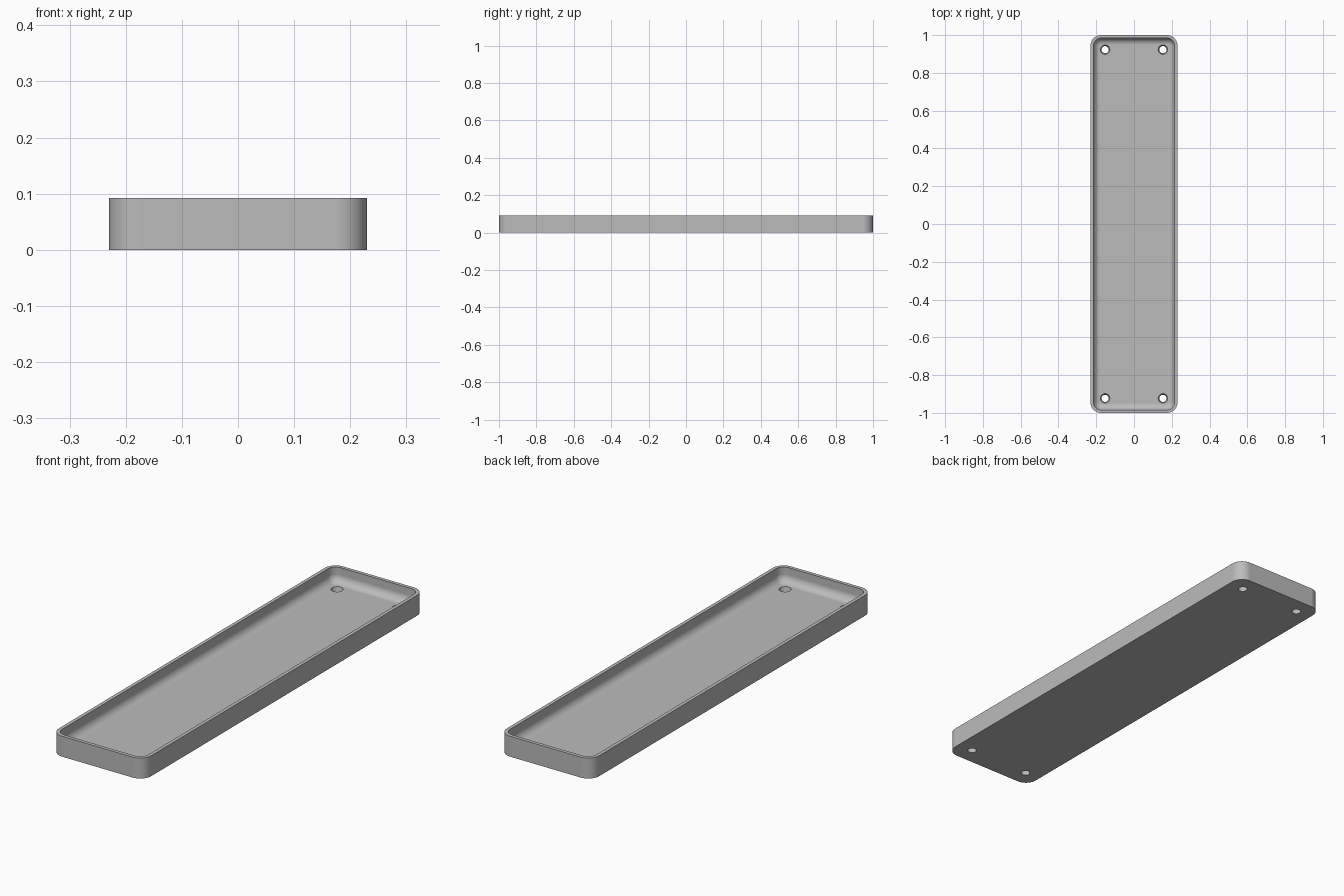
import bpy, bmesh
from math import sin, cos, pi, radians

cube = bpy.data.objects.get("Cube")
if cube:
    bpy.data.objects.remove(cube, do_unlink=True)

HALF_X, HALF_Y, HEIGHT = 0.23, 1.0, 0.092
CORNER, WALL, FLOOR, FILLET = 0.055, 0.016, 0.025, 0.035
HOLE_INSET = 0.077
CORNER_STEPS, FILLET_STEPS = 12, 10

grey = bpy.data.materials.new("plain grey")
grey.use_nodes = True
colour = (0.5, 0.5, 0.5, 1)
grey.diffuse_color = colour
grey.node_tree.nodes["Principled BSDF"].inputs["Base Color"].default_value = colour


def rounded_loop(bm, inset, z):
    """Ring of vertices: the outline moved inward by inset, at height z."""
    radius = CORNER - inset
    verts = []
    for i, (sx, sy) in enumerate([(1, 1), (-1, 1), (-1, -1), (1, -1)]):
        cx, cy = sx * (HALF_X - CORNER), sy * (HALF_Y - CORNER)
        for k in range(CORNER_STEPS + 1):
            a = (i + k / CORNER_STEPS) * pi / 2
            verts.append(bm.verts.new((cx + radius * cos(a), cy + radius * sin(a), z)))
    return verts


# Wall section: outside, rim, inside, then the fillet down to the floor
section = [(0, 0), (0, HEIGHT), (WALL, HEIGHT)]
for k in range(FILLET_STEPS + 1):
    a = k / FILLET_STEPS * pi / 2
    section.append((WALL + FILLET * (1 - cos(a)), FLOOR + FILLET * (1 - sin(a))))

bm = bmesh.new()
loops = [rounded_loop(bm, inset, z) for inset, z in section]
for low, high in zip(loops, loops[1:]):
    for i in range(len(low)):
        j = (i + 1) % len(low)
        bm.faces.new((low[i], low[j], high[j], high[i]))
bm.faces.new(loops[0][::-1])
bm.faces.new(loops[-1])
bmesh.ops.recalc_face_normals(bm, faces=bm.faces)
mesh = bpy.data.meshes.new("tray")
bm.to_mesh(mesh)
bm.free()
mesh.materials.append(grey)
tray = bpy.data.objects.new("tray", mesh)
bpy.context.collection.objects.link(tray)

# Tapered screw holes in the four corners
bm = bmesh.new()
for sx in (-1, 1):
    for sy in (-1, 1):
        cone = bmesh.ops.create_cone(bm, cap_ends=True, segments=32,
                                     radius1=0.016, radius2=0.028, depth=FLOOR * 2)
        bmesh.ops.translate(bm, verts=cone["verts"],
                            vec=(sx * (HALF_X - HOLE_INSET), sy * (HALF_Y - HOLE_INSET), FLOOR / 2))
cut_mesh = bpy.data.meshes.new("hole_cutter")
bm.to_mesh(cut_mesh)
bm.free()
cut_mesh.materials.append(grey)
cutter = bpy.data.objects.new("hole_cutter", cut_mesh)
cutter.hide_render = True
bpy.context.collection.objects.link(cutter)

boolean = tray.modifiers.new("holes", "BOOLEAN")
boolean.operation = "DIFFERENCE"
boolean.solver = "EXACT"
boolean.object = cutter

for ob in bpy.context.selected_objects:
    ob.select_set(False)
bpy.context.view_layer.objects.active = tray
tray.select_set(True)
bpy.ops.object.modifier_apply(modifier=boolean.name)
bpy.data.objects.remove(cutter, do_unlink=True)

# Smooth corners and fillet, crisp rim and holes, flat floor
bpy.ops.object.shade_smooth_by_angle(angle=radians(30))
weighted = tray.modifiers.new("flat_faces", "WEIGHTED_NORMAL")
weighted.keep_sharp = True
